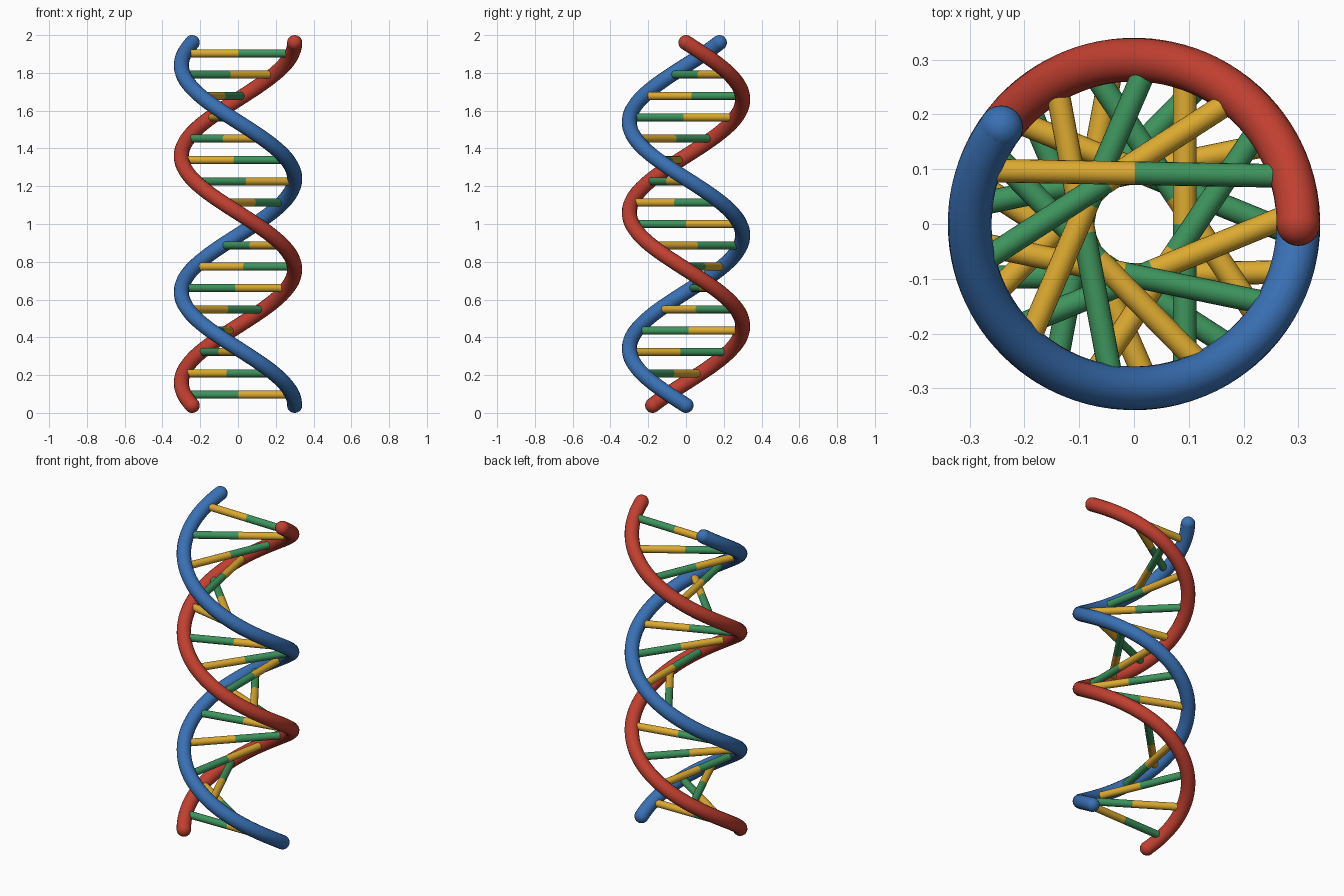
import bpy, math
from mathutils import Vector

if "Cube" in bpy.data.objects:
    bpy.data.objects.remove(bpy.data.objects["Cube"])

RADIUS, TUBE, RUNG = 0.30, 0.04, 0.0215
Z0, Z1, TURNS, RUNGS = 0.04, 1.96, 1.6, 17
OFFSET = math.radians(-144)          # angle from the first strand to the second


def material(name, rgb):
    m = bpy.data.materials.new(name)
    lin = [((c / 255 + 0.055) / 1.055) ** 2.4 for c in rgb]
    m.diffuse_color = (*lin, 1)
    m.use_nodes = True
    m.node_tree.nodes["Principled BSDF"].inputs["Base Color"].default_value = m.diffuse_color
    return m


blue = material("blue", (57, 112, 180))
red = material("red", (192, 63, 48))
yellow = material("yellow", (220, 170, 48))
green = material("green", (62, 148, 93))


def helix(t, offset):
    a = offset - t * TURNS * math.tau
    return Vector((RADIUS * math.cos(a), RADIUS * math.sin(a), Z0 + t * (Z1 - Z0)))


def strand(name, offset, mat):
    # round tube swept along the helix
    n = 140
    curve = bpy.data.curves.new(name + "_path", 'CURVE')
    curve.dimensions = '3D'
    curve.bevel_depth = TUBE
    curve.bevel_resolution = 6
    spline = curve.splines.new('POLY')
    spline.points.add(n)
    for i, p in enumerate(spline.points):
        p.co = (*helix(i / n, offset), 1)
    path = bpy.data.objects.new(name + "_path", curve)
    bpy.context.collection.objects.link(path)
    dg = bpy.context.evaluated_depsgraph_get()
    mesh = bpy.data.meshes.new_from_object(path.evaluated_get(dg))
    bpy.data.objects.remove(path)
    mesh.materials.clear()
    mesh.materials.append(mat)
    mesh.shade_smooth()
    bpy.context.collection.objects.link(bpy.data.objects.new(name, mesh))
    # rounded ends
    for label, t in (("bottom", 0), ("top", 1)):
        bpy.ops.mesh.primitive_uv_sphere_add(segments=24, ring_count=16, radius=TUBE,
                                             location=helix(t, offset))
        ball = bpy.context.object
        ball.name = f"{name}_{label}_end"
        ball.data.materials.append(mat)
        ball.data.shade_smooth()


def rod(name, a, b, mat):
    d = b - a
    bpy.ops.mesh.primitive_cylinder_add(vertices=20, radius=RUNG, depth=d.length,
                                        location=(a + b) / 2,
                                        rotation=d.to_track_quat('Z', 'Y').to_euler())
    o = bpy.context.object
    o.name = name
    o.data.materials.append(mat)
    bpy.ops.object.shade_smooth_by_angle(angle=math.radians(40))


strand("blue_strand", 0, blue)
strand("red_strand", OFFSET, red)

# two-coloured rungs, swapping colours at each step
for i in range(RUNGS):
    t = (i + 0.5) / RUNGS
    a, b = helix(t, 0), helix(t, OFFSET)
    mid = (a + b) / 2
    first, second = (yellow, green) if i % 2 == 0 else (green, yellow)
    rod(f"rung_{i + 1}_blue_side", a, mid, first)
    rod(f"rung_{i + 1}_red_side", mid, b, second)
